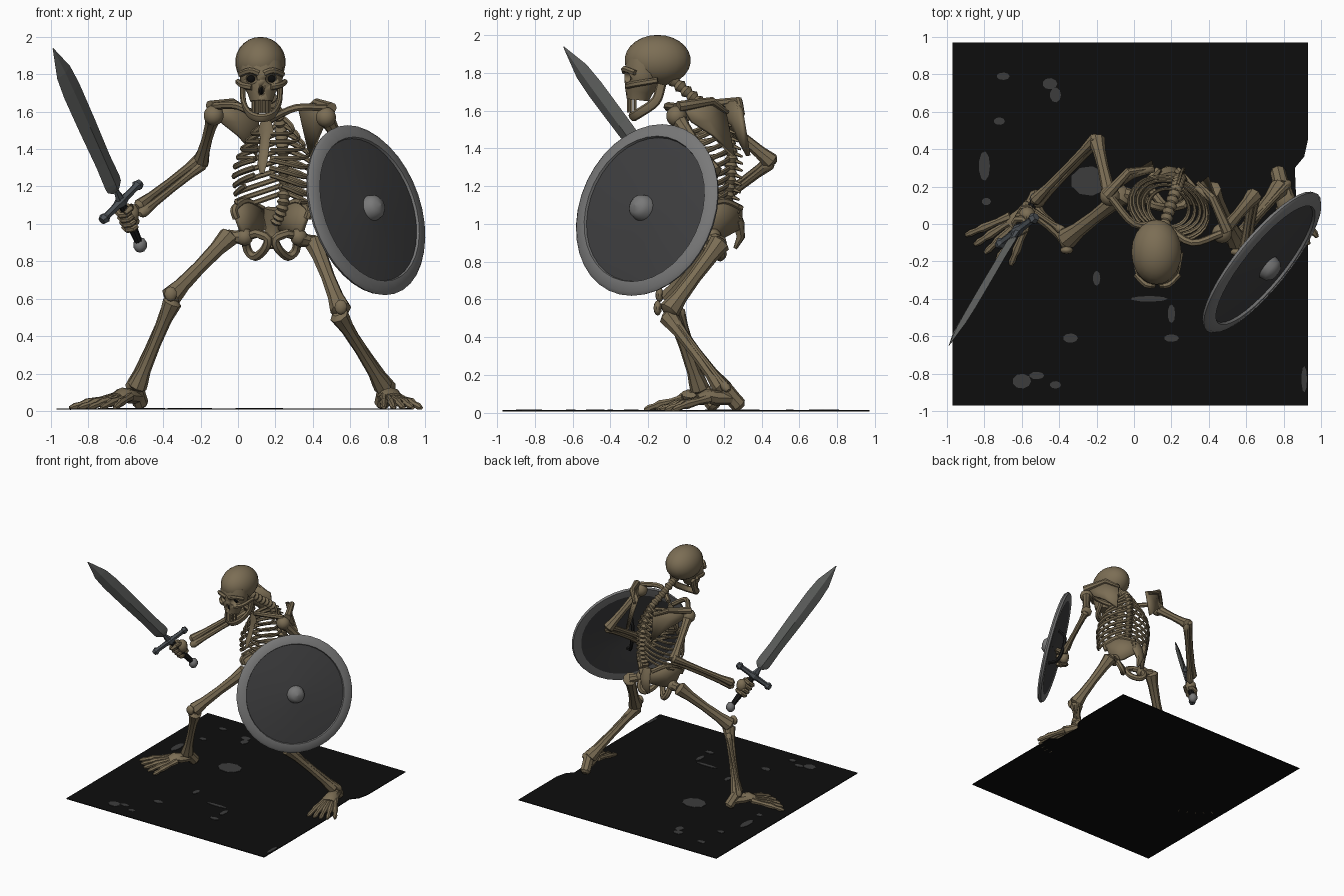
import bpy, bmesh, math
from mathutils import Vector as V, Matrix

if "Cube" in bpy.data.objects:
    bpy.data.objects.remove(bpy.data.objects["Cube"])

def mat(name, r, g, b):
    m = bpy.data.materials.new(name)
    m.diffuse_color = (r, g, b, 1)
    m.use_nodes = True
    m.node_tree.nodes["Principled BSDF"].inputs["Base Color"].default_value = m.diffuse_color
    return m

BONE = mat("old bone", .20, .155, .09)
BLACK = mat("black earth", .004, .004, .004)
PATCH = mat("grey earth", .045, .045, .045)
STEEL = mat("blade steel", .12, .125, .12)
RIM = mat("rim grey", .19, .19, .19)
FIELD = mat("shield dark grey", .05, .05, .052)
GUARD = mat("guard blue grey", .07, .08, .09)
GRIP = mat("grip black", .01, .01, .01)

def finish(name, bm, mats, smooth=True):
    bmesh.ops.recalc_face_normals(bm, faces=bm.faces)
    me = bpy.data.meshes.new(name)
    bm.to_mesh(me); bm.free()
    for m in mats if isinstance(mats, list) else [mats]:
        me.materials.append(m)
    if smooth:
        me.shade_smooth()
        me.set_sharp_from_angle(angle=math.radians(40))
    ob = bpy.data.objects.new(name, me)
    bpy.context.collection.objects.link(ob)
    return ob

def curve(pts, n=5):
    """Catmull-Rom resampling; works on vectors of any size."""
    p = [V(q) for q in pts]
    p = [2*p[0] - p[1]] + p + [2*p[-1] - p[-2]]
    out = []
    for i in range(1, len(p) - 2):
        a, b, c, d = p[i-1:i+3]
        for k in range(n):
            t = k / n
            out.append((2*b + (c-a)*t + (2*a-5*b+4*c-d)*t*t + (3*b-a-3*c+d)*t**3) / 2)
    return out + [p[-2]]

def sweep(name, pts, radii, m=BONE, sides=8, up=None, loop=False, smooth=True):
    pts = [V(p) for p in pts]
    n = len(pts)
    if not isinstance(radii, (list, tuple)):
        radii = [radii] * n
    bm, rings, u = bmesh.new(), [], up and V(up)
    for i, p in enumerate(pts):
        a, b = (pts[i-1], pts[(i+1) % n]) if loop else (pts[max(i-1, 0)], pts[min(i+1, n-1)])
        t = (b - a).normalized()
        if u is None:
            u = t.orthogonal()
        u = (u - t*u.dot(t)).normalized()
        w = t.cross(u)
        r = radii[i]
        ra, rb = r if isinstance(r, tuple) else (r, r)
        rings.append([bm.verts.new(p + u*ra*math.cos(2*math.pi*k/sides) + w*rb*math.sin(2*math.pi*k/sides))
                      for k in range(sides)])
    for i in range(n if loop else n - 1):
        A, B = rings[i], rings[(i+1) % n]
        for k in range(sides):
            j = (k+1) % sides
            bm.faces.new((A[k], A[j], B[j], B[k]))
    if not loop:
        bm.faces.new(rings[0]); bm.faces.new(rings[-1])
    return finish(name, bm, m, smooth)

def ball(name, c, r, m=BONE, seg=14):
    bm = bmesh.new()
    bmesh.ops.create_uvsphere(bm, u_segments=seg, v_segments=seg*2//3, radius=1,
                              matrix=Matrix.Translation(c) @ Matrix.Diagonal((*r, 1)))
    return finish(name, bm, m)

def long_bone(name, a, b, r, end):
    """Shaft with knobbly ends."""
    a, b = V(a), V(b)
    ts = [-.04, .0, .07, .2, .5, .8, .92, 1, 1.04]
    rs = [end*.5, end, end*.9, r*1.15, r, r*1.15, end*.9, end, end*.5]
    return sweep(name, [a.lerp(b, t) for t in ts], rs)

def plate(name, pts, thick=.02):
    """Bone plate fanned around its middle."""
    bm = bmesh.new()
    vs = [bm.verts.new(p) for p in pts]
    c = bm.verts.new(sum((V(p) for p in pts), V((0, 0, 0))) / len(pts))
    for i in range(len(vs)):
        bm.faces.new((vs[i-1], vs[i], c))
    ob = finish(name, bm, BONE)
    s = ob.modifiers.new("thickness", 'SOLIDIFY')
    s.thickness = thick; s.offset = 0

# ground slab with a notch by the foot, and grey patches
bm = bmesh.new()
edge = [(-.97, -.97), (.93, -.97), (.93, .02), (.87, .06), (.86, .3), (.91, .36), (.93, .45), (.93, .97), (-.97, .97)]
f = bm.faces.new([bm.verts.new((x, y, .008)) for x, y in edge])
top = bmesh.ops.extrude_face_region(bm, geom=[f])["geom"]
bmesh.ops.translate(bm, vec=(0, 0, .006), verts=[g for g in top if isinstance(g, bmesh.types.BMVert)])
finish("ground", bm, BLACK, False)
for x, y, rx, ry in [(-.8, .31, .03, .08), (-.45, .75, .04, .03), (-.42, .69, .03, .04), (-.7, .79, .035, .02),
                     (-.79, .12, .025, .02), (-.6, -.84, .05, .04), (-.52, -.81, .04, .02), (-.34, -.61, .04, .025),
                     (.08, -.4, .1, .015), (.2, -.48, .02, .05), (-.2, -.29, .02, .04), (-.72, .55, .03, .02),
                     (.2, -.61, .04, .02), (-.42, -.86, .03, .02), (.91, -.83, .015, .07), (-.24, .23, .1, .08)]:
    sweep("ground_patch", [(x, y, .012), (x, y, .017)], [(rx, ry)]*2, PATCH, 9, (1, 0, 0), smooth=False)

# skull: cranium, face, cut sockets, jaw, teeth
cx = .125
skull = [ball("cranium", (.12, -.15, 1.865), (.135, .175, .135), seg=20),
         sweep("face", [(cx, -.225, 1.87), (cx, -.23, 1.8), (cx, -.235, 1.75), (cx, -.25, 1.7), (cx, -.255, 1.655)],
               [(.11, .09), (.118, .1), (.11, .095), (.075, .075), (.06, .06)], BONE, 14, (1, 0, 0))]
cutters = [ball("socket_cutter", (cx + s*.055, -.34, 1.775), (.034, .08, .03)) for s in (-1, 1)]
cutters.append(ball("nose_cutter", (cx, -.34, 1.71), (.018, .06, .03)))
for c in cutters:
    c.hide_render = True; c.hide_viewport = True
    for o in skull:
        b = o.modifiers.new("cut", 'BOOLEAN')
        b.object = c; b.operation = 'DIFFERENCE'
for s in (-1, 1):
    sweep("brow", curve([(cx+s*.015, -.325, 1.805), (cx+s*.06, -.325, 1.82), (cx+s*.115, -.27, 1.80)], 3), .016, sides=6)
    sweep("cheekbone", curve([(cx+s*.05, -.31, 1.73), (cx+s*.1, -.27, 1.74), (cx+s*.125, -.15, 1.76)], 3), .016, sides=6)
    ball("socket_shadow", (cx + s*.055, -.268, 1.775), (.03, .02, .026), BLACK, 8)
ball("nose_shadow", (cx, -.29, 1.71), (.014, .02, .022), BLACK, 8)
jaw = [(-.1, -.13, 1.74), (-.095, -.16, 1.65), (-.06, -.25, 1.585), (0, -.285, 1.565),
       (.06, -.25, 1.585), (.095, -.16, 1.65), (.1, -.13, 1.74)]
sweep("jaw", curve([(cx+x, y, z) for x, y, z in jaw], 4), [(.026, .015)]*25, BONE, 8, (0, 0, 1))
for i in range(-3, 4):
    x, y = cx + i*.015, -.305 + abs(i)**2*.004
    sweep("tooth", [(x, y, 1.59), (x, y, 1.67)], .008, sides=5)

# spine with beaded vertebrae
spine = curve([(.2, .26, 1.0), (.24, .22, 1.1), (.25, .235, 1.25), (.24, .235, 1.4),
               (.22, .17, 1.56), (.18, .05, 1.66), (.14, -.08, 1.77)], 8)
sweep("spine", spine, [.036 if i % 2 else .023 for i in range(len(spine))])
for i in range(5, len(spine) - 6, 2):
    p = spine[i]
    sweep("spine_process", [p, p + V((.02, .06, -.025))], [.016, .006], sides=5)

# rib cage, turned toward -x
side, fwd = V((.93, -.37, 0)), V((-.37, -.93, 0))
backs = curve([(.222, .18, 1.58), (.24, .23, 1.45), (.25, .235, 1.3), (.25, .225, 1.17)], 3)
stern = []
for i, p in enumerate(backs):
    t = i / 9
    A = .11 + .12*math.sin(min(1, t*1.6)*math.pi/2) - .03*t*t
    B = .10 + .065*min(1, t*2)
    last = math.radians(168 if i < 7 else 150 - 32*(i-7))
    for s in (-1, 1):
        pts = []
        for k in range(13):
            a = last*k/12
            z = -.10*math.sin(min(a, 2.2)*.7) + (.05*t*max(0, a-2)*2 if i > 3 else 0)
            pts.append(p + fwd*B*(1-math.cos(a)) + side*s*A*math.sin(a) + V((0, 0, z)))
        sweep("rib", pts, [(.014, .009)]*13, BONE, 6, (0, 0, 1))
    if i < 6:
        stern.append(p + fwd*2*B*.98 + V((0, 0, -.08)))
sweep("breastbone", [stern[0] + V((0, 0, .05))] + stern, [(.03, .012), (.045, .014)] + [(.028, .012)]*4 + [(.012, .008)],
      BONE, 8, side)

# shoulder girdle
R_SH, L_SH = V((-.13, .15, 1.58)), V((.47, -.05, 1.57))
chest = stern[0] + V((0, 0, .06))
for s, sh, mid in ((-1, R_SH, (0, .0, 1.63)), (1, L_SH, (.31, -.1, 1.62))):
    sweep("collarbone", curve([chest + side*s*.03, mid, sh + V((0, 0, .05))], 4), .02, sides=7)
plate("right_shoulder_blade", [(-.13, .17, 1.64), (-.02, .27, 1.65), (.11, .29, 1.6), (.1, .33, 1.36), (.0, .27, 1.47), (-.1, .2, 1.55)], .025)
plate("left_shoulder_blade", [(.48, -.02, 1.63), (.42, .12, 1.65), (.33, .2, 1.62), (.39, .25, 1.36), (.43, .14, 1.47), (.46, .03, 1.54)], .025)
sweep("right_blade_ridge", [(-.15, .15, 1.63), (-.03, .28, 1.65), (.1, .3, 1.58)], [.03, .022, .012])
sweep("left_blade_ridge", [(.5, -.04, 1.62), (.42, .14, 1.65), (.34, .22, 1.59)], [.03, .022, .012])

# sword axis
POM, TIP = V((-.52, .14, .88)), V((-.99, -.65, 1.94))
d = (TIP - POM).normalized()
w = V((.67, .55, .5)); w = (w - d*w.dot(d)).normalized()
at = lambda s: POM + d*s

# arms: shoulder, elbow, wrist, fist centre, grip axis
arms = [("right", R_SH, V((-.2, .45, 1.33)), V((-.52, .12, 1.08)), at(.2), d),
        ("left", L_SH, V((.64, .15, 1.27)), V((.59, -.18, 1.07)), V((.57, -.25, 1.03)), V((.2, .2, .95)).normalized())]
for n, sh, el, wr, fist, ax in arms:
    ball(n + "_shoulder_joint", sh, (.055, .055, .055))
    long_bone(n + "_upper_arm", sh, el, .03, .046)
    off = (wr - el).cross(V((0, 0, 1))).normalized()*.012 + V((0, 0, .02))
    long_bone(n + "_forearm_outer", el + off*.8, wr + off, .02, .033)
    long_bone(n + "_forearm_inner", el - off*.8, wr - off, .019, .03)
    back = wr - fist; back = (back - ax*back.dot(ax)).normalized()
    out = ax.cross(back)
    ball(n + "_palm", fist + back*.035, (.045, .045, .055), seg=10)
    for k in range(4):
        c = fist + ax*(k - 1.5)*.034
        sweep(n + "_finger", [c + (back*math.cos(a) + out*math.sin(a))*.038 for a in (-.6, .3, 1.2, 2.1, 3, 3.9, 4.7)],
              [.018, .019, .018, .019, .018, .017, .012], sides=7)
    sweep(n + "_thumb", [fist + back*.05 + ax*.03, fist + ax*.07 - out*.04, fist + ax*.07 - out*.03 - back*.04], [.02, .017, .011])

# sword
ball("pommel", POM + d*.01, (.038, .038, .042), RIM, 8)
sweep("grip", [at(.02), at(.15), at(.31)], [.02, .026, .02], GRIP)
g = at(.315)
sweep("guard", [g + w*k for k in (-.165, -.14, -.12, -.04, 0, .04, .12, .14, .165)],
      [.022, .032, .02, .022, .034, .022, .02, .032, .022], GUARD, 6, d, smooth=False)
sweep("guard_tongue", [g, g + d*.09], [(.035, .02), (.012, .01)], GUARD, 6, w, smooth=False)
sweep("blade", [at(s) for s in (.39, .42, .45, .6, .85, 1.1, 1.23, 1.4)],
      [(.025, .01), (.055, .018), (.06, .02), (.056, .02), (.062, .02), (.064, .018), (.055, .015), (.003, .002)],
      STEEL, 4, w, smooth=False)

# round shield turned from one profile (radius, height, material)
n = V((.74, -.6, .27)).normalized()
M = Matrix.Translation((.69, -.21, 1.075)) @ n.to_track_quat('Z', 'Y').to_matrix().to_4x4()
prof = [(.001, .1, 0), (.04, .092, 0), (.062, .07, 0), (.07, .035, 1), (.25, .024, 1), (.395, .004, 0), (.4, .018, 0),
        (.455, .012, 0), (.472, -.005, 0), (.465, -.022, 0), (.4, -.022, 1), (.2, -.002, 1), (.001, .008, 1)]
bm, S = bmesh.new(), 36
rings = [[bm.verts.new(M @ V((r*math.cos(2*math.pi*k/S), r*math.sin(2*math.pi*k/S), h))) for k in range(S)] for r, h, _ in prof]
for i in range(len(prof) - 1):
    for k in range(S):
        j = (k+1) % S
        bm.faces.new((rings[i][k], rings[i][j], rings[i+1][j], rings[i+1][k])).material_index = prof[i][2]
finish("shield", bm, [RIM, FIELD])
sweep("shield_handle", curve([M @ V(p) for p in ((0, -.16, 0), (0, -.1, -.07), (0, .1, -.07), (0, .16, 0))], 3), .014, GRIP, 6)

# pelvis, mirrored about its middle
px = .18
sweep("tailbone", [(px+.02, .25, 1.08), (px+.01, .28, 1.0), (px, .29, .93), (px, .26, .87)],
      [(.06, .03), (.055, .03), (.035, .022), (.012, .01)], BONE, 8, (1, 0, 0))
for s in (-1, 1):
    P = lambda x, y, z: (px + s*x, y, z)
    plate("hip_wing", [P(.2, .09, 1.07), P(.14, .19, 1.12), P(.05, .29, 1.08), P(.03, .29, .98), P(.1, .2, .93), P(.15, .13, .92), P(.17, .1, .99)], .03)
    sweep("hip_crest", curve([P(.19, .09, 1.03), P(.2, .09, 1.08), P(.14, .19, 1.12), P(.05, .29, 1.08)], 4), .02, sides=7)
    sweep("hip_ring", curve([P(.14, .15, .93), P(.13, .19, .86), P(.09, .18, .825), P(.04, .12, .86), P(.02, .09, .92), P(.08, .1, .95)], 3),
          .024, sides=7, loop=True)
    ball("hip_socket", P(.145, .14, .93), (.048, .048, .048), seg=10)

# legs: hip, outer hip, knee, ankle, heel, outer and inner toe
legs = [("right", (.03, .14, .93), (-.05, .16, .93), (-.36, -.08, .61), (-.55, .08, .13), (-.52, .15, .04), (-.9, -.06, .02), (-.66, -.22, .02)),
        ("left", (.33, .14, .92), (.41, .18, .9), (.55, -.09, .54), (.79, .2, .13), (.77, .28, .04), (.98, -.07, .02), (.78, -.16, .02))]
for nm, hip, tro, knee, ank, heel, t0, t1 in legs:
    hip, tro, knee, ank, heel, t0, t1 = map(V, (hip, tro, knee, ank, heel, t0, t1))
    sweep(nm + "_thigh_neck", [hip, hip.lerp(tro, .5), tro], [.045, .034, .04])
    long_bone(nm + "_thigh", tro, knee, .037, .058)
    ball(nm + "_kneecap", knee + V((0, -.06, .015)), (.035, .022, .04), seg=10)
    o = (t0 - t1).normalized()*.035
    long_bone(nm + "_shin", knee + V((0, 0, -.03)) - o*.3, ank - o*.4, .031, .052)
    long_bone(nm + "_shin_outer", knee + o + V((0, .03, -.07)), ank + o, .014, .025)
    sweep(nm + "_heel", [ank, ank.lerp(heel, .6), heel, heel + (heel - ank)*.15], [.045, .042, .042, .025])
    mid = ank.lerp((t0 + t1)/2, .3); mid.z = .09
    sweep(nm + "_instep", [heel.lerp(ank, .4), ank.lerp(mid, .5) - V((0, 0, .03)), mid, mid.lerp((t0+t1)/2, .2)],
          [(.04, .035), (.05, .04), (.055, .035), (.05, .02)], BONE, 8, t0 - t1)
    for k in range(5):
        e = t0.lerp(t1, k/4) + (mid - ank).normalized()*.025*math.sin(k*.8)
        e.z = .016
        b = mid + (t0 - t1)*(.5 - k/4)*.35 + V((0, 0, -.01))
        b.z = .075
        j = b.lerp(e, .6); j.z = .045
        sweep(nm + "_toe", [b, b.lerp(j, .5), j, j.lerp(e, .35), j.lerp(e, .7), e],
              [.025, .018, .024, .016, .019, .01], sides=7)
